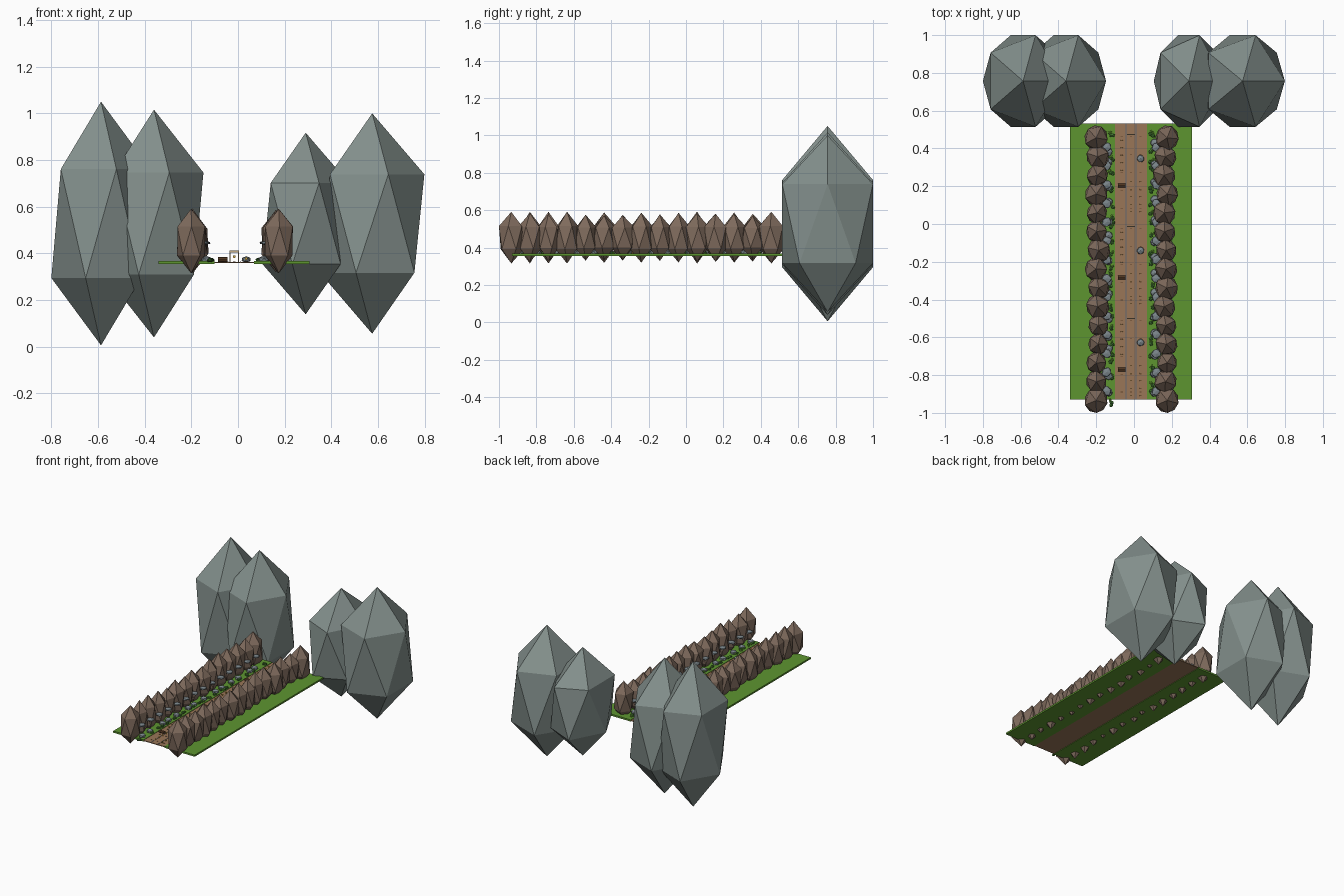
import bpy, bmesh, math, random
from mathutils import Matrix, Vector

random.seed(4)
if "Cube" in bpy.data.objects:
    bpy.data.objects.remove(bpy.data.objects["Cube"], do_unlink=True)


def material(name, r, g, b):
    m = bpy.data.materials.new(name)
    m.use_nodes = True
    m.diffuse_color = (r, g, b, 1)
    m.node_tree.nodes["Principled BSDF"].inputs["Base Color"].default_value = (r, g, b, 1)
    return m


slate = material("slate rock", 0.23, 0.28, 0.265)
earth = material("brown rock", 0.21, 0.145, 0.108)
grass = material("grass green", 0.11, 0.30, 0.03)
dirt = material("dirt brown", 0.32, 0.18, 0.095)
stone = material("grey stone", 0.20, 0.24, 0.26)
leaf = material("leaf green", 0.05, 0.17, 0.03)
wood = material("dark wood", 0.13, 0.06, 0.025)
pale = material("pale wood", 0.55, 0.42, 0.25)
gold = material("gold", 0.6, 0.36, 0.05)
line = material("lane line grey", 0.12, 0.14, 0.17)


def place(loc, scale, turn=0.0):
    return (Matrix.Translation(Vector(loc)) @ Matrix.Rotation(turn, 4, "Z")
            @ Matrix.Diagonal((*scale, 1)))


class Part:
    """Collects primitives into one flat-shaded object."""

    def __init__(self, name, mat):
        self.name, self.mat, self.bm = name, mat, bmesh.new()

    def rock(self, loc, scale, turn=0.0):
        bmesh.ops.create_icosphere(self.bm, subdivisions=1, radius=1,
                                   matrix=place(loc, scale, turn))

    def box(self, loc, size, turn=0.0):
        bmesh.ops.create_cube(self.bm, size=1, matrix=place(loc, size, turn))

    def rod(self, loc, radius, length, axis, sides=8):
        bmesh.ops.create_cone(self.bm, cap_ends=True, segments=sides, radius1=radius,
                              radius2=radius, depth=length,
                              matrix=Matrix.Translation(Vector(loc))
                              @ Matrix.Rotation(math.pi / 2, 4, axis))

    def done(self):
        mesh = bpy.data.meshes.new(self.name)
        self.bm.to_mesh(mesh)
        self.bm.free()
        mesh.materials.append(self.mat)
        bpy.context.collection.objects.link(bpy.data.objects.new(self.name, mesh))


# Tall slate rocks at the far end: x, width radius, half height
for i, (x, sx, sz) in enumerate([(-0.587, 0.238, 0.522), (-0.36, 0.237, 0.488),
                                 (0.29, 0.207, 0.389), (0.575, 0.25, 0.472)]):
    p = Part(f"tall_rock_{i + 1}", slate)
    p.rock((x, 0.757, 0.528), (sx, 0.285, sz))
    p.done()

# Grass banks and dirt path
MID, PERIOD, FRONT = -0.016, 0.487, -0.93
LENGTH = 3 * PERIOD
YC = FRONT + LENGTH / 2
for name, x0, x1 in (("right_bank", -0.34, -0.1), ("left_bank", 0.068, 0.307)):
    p = Part(name, grass)
    p.box(((x0 + x1) / 2, YC, 0.361), (x1 - x0, LENGTH, 0.012))
    p.done()
path = Part("dirt_path", dirt)
path.box((MID, YC, 0.3615), (0.168, LENGTH, 0.005))
path.done()

# Thin lines between the three lanes
lines = Part("lane_lines", line)
for side in (-1, 1):
    lines.box((MID + side * 0.027, YC, 0.3645), (0.004, LENGTH, 0.002))
lines.done()

# Rows of brown rocks, with grey ledges, stones and bushes along the inside
for name, side, xr in (("right", -1, -0.193), ("left", 1, 0.167)):
    wall = Part(name + "_rock_wall", earth)
    ledges = Part(name + "_ledges", stone)
    stones = Part(name + "_small_stones", stone)
    bushes = Part(name + "_bushes", leaf)
    tufts = Part(name + "_grass_tufts", grass)
    inner = xr - side * 0.062
    for k in range(15):
        y = FRONT - 0.004 + k * 0.0993
        end = k in (0, 14)
        r = 0.069 if end else random.uniform(0.058, 0.068)
        h = 0.138 if end else random.uniform(0.115, 0.14)
        wall.rock((xr + side * (0.008 if end else random.uniform(-0.008, 0.009)), y, 0.453),
                  (r, r * 1.08, h), random.uniform(-0.5, 0.5))
        if k < 14:
            ym = y + 0.05
            ledges.rock((inner + side * 0.014, ym, 0.445),
                        (0.026, 0.03, 0.009), random.uniform(0, 3))
            stones.rock((inner + side * 0.005, ym + random.uniform(-0.03, 0.03), 0.373),
                        (0.024, 0.026, 0.017), random.uniform(0, 3))
        for j in range(2):
            yb = min(y + random.uniform(-0.03, 0.05), 0.51)
            bushes.rock((inner - side * random.uniform(0.004, 0.02), yb, 0.372),
                        (0.011, 0.013, 0.009), random.uniform(0, 3))
            tufts.rock((inner - side * random.uniform(0.002, 0.018), yb + 0.012, 0.37),
                       (0.008, 0.012, 0.008), random.uniform(0, 3))
    for p in (wall, ledges, stones, bushes, tufts):
        p.done()

# Obstacles and coins, repeated along the path
logs = Part("logs", wood)
boulders = Part("path_boulders", stone)
hurdles = Part("hurdles", pale)
coins = Part("coins", gold)
planks = Part("path_dashes", wood)
for m in range(3):
    y0 = FRONT + m * PERIOD
    logs.rod((-0.065, y0 + 0.16, 0.374), 0.01, 0.04, "Y")
    boulders.rock((0.035, y0 + 0.302, 0.374), (0.022, 0.021, 0.014), m)
    yh = y0 + 0.43
    for dx in (-0.018, 0.018):
        hurdles.box((MID + dx, yh, 0.387), (0.004, 0.004, 0.05))
    hurdles.box((MID, yh, 0.408), (0.04, 0.005, 0.008))
    for lane in (-0.065, MID, 0.035):
        for c in range(5):
            y = y0 + 0.02 + c * 0.04 + (0.22 if lane == -0.065 else 0)
            coins.rod((lane, y, 0.378 if lane != MID else 0.386), 0.006, 0.003, "X")
            planks.box((lane, y0 + 0.04 + c * 0.095, 0.3645), (0.012, 0.004, 0.002))
for p in (logs, boulders, hurdles, coins, planks):
    p.done()
